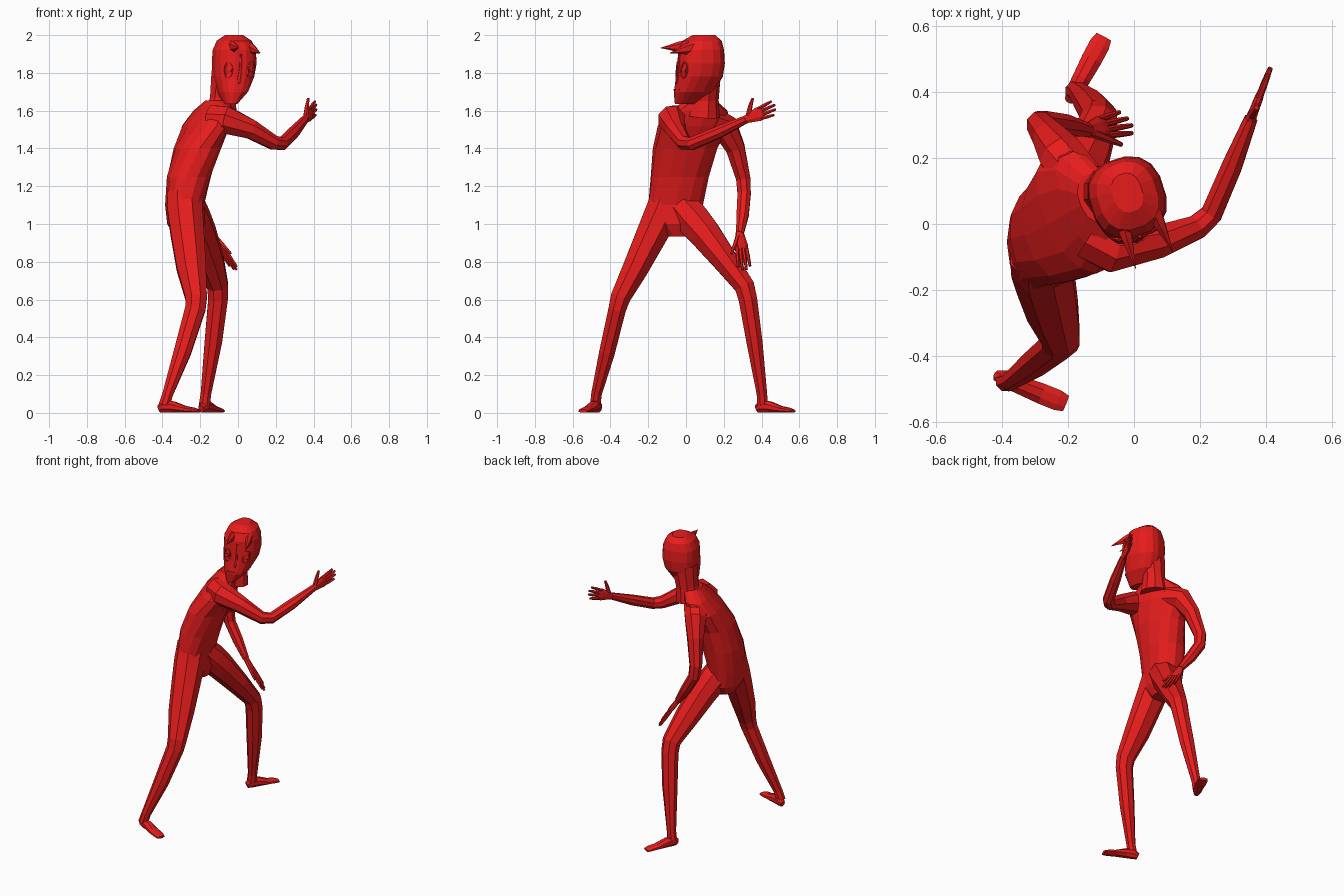
import bpy, bmesh, math
from mathutils import Vector as V

red = bpy.data.materials.new("red")
red.diffuse_color = (0.8, 0.012, 0.012, 1)


def finish(name, bm):
    bmesh.ops.recalc_face_normals(bm, faces=bm.faces)
    me = bpy.data.meshes.new(name)
    bm.to_mesh(me)
    bm.free()
    me.materials.append(red)
    ob = bpy.data.objects.new(name, me)
    bpy.context.collection.objects.link(ob)
    return ob


def power(c, p):
    return math.copysign(abs(c) ** p, c)


def tube(name, rings, side, n=8, level=False, square=1.0):
    """Loft ellipses (x, y, z, radius along side, other radius) along a path."""
    bm = bmesh.new()
    cs = [V(r[:3]) for r in rings]
    loops = []
    for i, r in enumerate(rings):
        t = V((0, 0, 1))
        if not level:
            t = sum(((cs[k + 1] - cs[k]).normalized()
                     for k in (i - 1, i) if 0 <= k < len(cs) - 1), V()).normalized()
        s = V(side[i] if isinstance(side, list) else side)
        u = (s - t * s.dot(t)).normalized()
        v = t.cross(u)
        ang = [2 * math.pi * (k + 0.5) / n for k in range(n)]
        loops.append([bm.verts.new(cs[i] + u * r[3] * power(math.cos(a), square)
                                   + v * r[-1] * power(math.sin(a), square)) for a in ang])
    for a, b in zip(loops, loops[1:]):
        for k in range(n):
            bm.faces.new((a[k], a[(k + 1) % n], b[(k + 1) % n], b[k]))
    bm.faces.new(loops[0])
    bm.faces.new(loops[-1])
    return finish(name, bm)


# torso, twisting from the hips up to the shoulders
torso = [(-.27, -.035, .935, .07, .065), (-.275, -.045, 1.0, .125, .1),
         (-.283, -.055, 1.1, .148, .103), (-.26, -.033, 1.25, .155, .117),
         (-.215, -.005, 1.4, .172, .12), (-.168, .04, 1.52, .2, .105),
         (-.135, .065, 1.6, .165, .078), (-.105, .08, 1.655, .08, .062)]
twist = [(0, 1, 0)] * 3 + [(-.1, 1, 0), (-.25, 1, 0)] + [(-.45, 1, 0)] * 3
tube("torso", torso, twist, 14, True, .9)
tube("neck", [(-.09, .09, 1.57, .09, .09), (-.08, .098, 1.66, .072, .075),
              (-.06, .1, 1.8, .085, .085)], (1, 0, 0), 10)

# head, turned sideways from the chest
face = V((.3, -.954, 0))
cheek = V((.954, .3, 0))
head = [(-.04, -.005, 1.635, .032, .055), (-.03, .04, 1.70, .078, .105),
        (-.025, .072, 1.78, .108, .122), (-.02, .08, 1.85, .116, .124),
        (-.02, .08, 1.92, .112, .12), (-.02, .085, 1.97, .09, .103),
        (-.02, .095, 2.0, .045, .06)]
tube("head", head, tuple(cheek), 16, True, .82)


def on_face(angle, z, out=0.0):
    """Point on the face surface at an angle from the face direction."""
    for a, b in zip(head, head[1:]):
        if a[2] <= z <= b[2]:
            f = (z - a[2]) / (b[2] - a[2])
            x, y, _, w, d = [p + (q - p) * f for p, q in zip(a, b)]
            return (V((x, y, z)) + face * (d + out) * power(math.cos(angle), .82)
                    + cheek * (w + out) * power(math.sin(angle), .82))


# eye rims, pupils, nose ridge and mouth
for label, sgn in (("right", -1), ("left", 1)):
    rim = [on_face(sgn * .5 + .22 * math.cos(a), 1.815 + .042 * math.sin(a))
           for a in [k * math.pi / 6 for k in range(13)]]
    tube(label + "_eye_rim", [(*p, .005, .005) for p in rim], tuple(face), 4)
    tube(label + "_eye", [(*on_face(sgn * .5 + o, 1.812), .012, .006)
                          for o in (-.12, 0, .12)], (0, 0, 1), 6)
tube("nose", [(*on_face(0, z, .001), w, .006) for z, w in
              ((1.9, .006), (1.83, .008), (1.77, .014), (1.745, .008))], tuple(cheek), 6)
tube("mouth", [(*on_face(a, 1.71), .006, .005) for a in (-.5, -.25, 0, .25, .5)], (0, 0, 1), 4)

# horns
for label, base, tip in (("right", (-.035, .005, 1.94), (.005, -.135, 1.932)),
                         ("left", (.06, .04, 1.935), (.118, -.085, 1.905))):
    b, t = V(base), V(tip)
    tube(label + "_horn", [(*b, .026, .034), (*b.lerp(t, .35), .018, .027),
                           (*b.lerp(t, .7), .009, .012), (*t, .001, .001)], (1, 0, 0), 6)

# arms
tube("right_arm", [(-.13, -.03, 1.55, .085), (-.06, -.075, 1.55, .078),
                   (.07, -.055, 1.5, .054), (.19, -.01, 1.43, .04),
                   (.235, .03, 1.425, .036), (.295, .17, 1.485, .034),
                   (.355, .32, 1.555, .022)], (0, 0, 1))
tube("left_arm", [(-.17, .13, 1.55, .08), (-.22, .21, 1.51, .072),
                  (-.255, .262, 1.4, .054), (-.287, .303, 1.24, .041),
                  (-.278, .308, 1.16, .038), (-.21, .3, 1.05, .035),
                  (-.14, .285, .95, .022)], (0, 1, 0))


def hand(name, wrist, tip, thumb_side, thumb):
    w = V(wrist)
    d = V(tip) - w
    size = d.length
    d.normalize()
    s = V(thumb_side)
    s = (s - d * s.dot(d)).normalized()
    at = lambda along, across: w + d * along + s * across
    palm = ((-.01, .021, .018), (.03, .03, .015), (.07, .04, .014), (.1, .037, .01))
    tube(name + "_palm", [(*at(l, 0), a, b) for l, a, b in palm], tuple(s))
    for i, k in enumerate((.93, 1, .97, .86)):
        o = 1.5 - i
        tube(f"{name}_finger_{i + 1}",
             [(*at(.08, o * .018), .01), (*at(.08 + (size * k - .08) * .5, o * .021), .01),
              (*at(size * k, o * .024), .007)], tuple(s), 6)
    tube(name + "_thumb", [(*at(.015, .01), .015), (*at(thumb[0] * .6, thumb[1] * .6), .012),
                           (*at(*thumb), .007)], tuple(s), 6)


hand("right_hand", (.355, .32, 1.555), (.415, .475, 1.62), (0, -.1, 1), (.075, .09))
hand("left_hand", (-.14, .285, .95), (-.012, .31, .755), (.35, -.9, .2), (.14, .065))

# legs
tube("right_leg", [(-.283, -.085, 1.16, .1, .1), (-.28, -.125, 1.06, .1, .1),
                   (-.268, -.178, .95, .095, .09), (-.247, -.265, .77, .084, .074),
                   (-.222, -.347, .61, .062, .057), (-.226, -.364, .55, .058, .05),
                   (-.295, -.418, .32, .049, .045), (-.372, -.474, .1, .03, .03),
                   (-.39, -.48, .04, .032, .03)], (1, 0, 0))
tube("left_leg", [(-.262, -.03, 1.1, .09, .09), (-.235, .03, 1.03, .094, .098),
                  (-.2, .098, .95, .09, .09), (-.15, .205, .81, .08, .072),
                  (-.107, .31, .67, .06, .057), (-.106, .328, .6, .056, .053),
                  (-.13, .362, .38, .05, .046), (-.17, .402, .1, .03, .03),
                  (-.178, .405, .04, .032, .03)], (1, 0, 0))


def foot(name, heel, toe):
    a, b = V((*heel, 0)), V((*toe, 0))
    s = (b - a).cross(V((0, 0, 1))).normalized()
    shape = ((0, .016, .022), (.12, .028, .033), (.35, .03, .032), (.65, .034, .019),
             (.88, .034, .014), (1, .027, .009))
    tube(name, [(*(a.lerp(b, f) + V((0, 0, h))), w, h) for f, w, h in shape], tuple(s))


foot("right_foot", (-.418, -.46), (-.207, -.545))
foot("left_foot", (-.195, .375), (-.092, .568))
